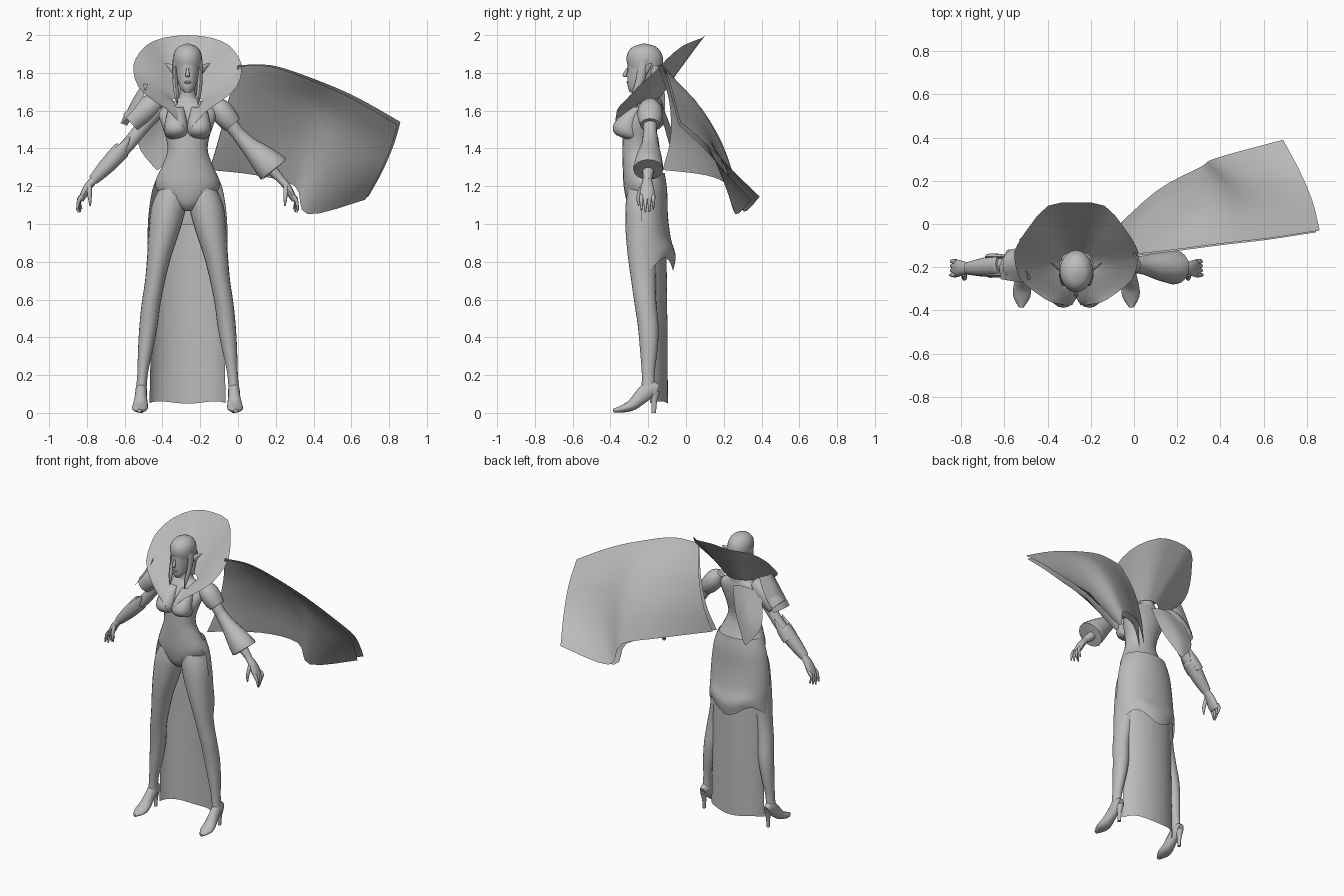
import bpy, bmesh, math
from mathutils import Vector

CX = -0.267  # body centre line
mat = bpy.data.materials.new("plain_grey")
mat.diffuse_color = (0.5, 0.5, 0.5, 1)


def spline(rows, n):
    """Catmull-Rom resampling of a list of equal-length tuples."""
    out = []
    for i in range(len(rows) - 1):
        a, b = rows[max(i - 1, 0)], rows[i]
        c, d = rows[i + 1], rows[min(i + 2, len(rows) - 1)]
        for k in range(n):
            t = k / n
            out.append(tuple(0.5 * (2 * q + (r - p) * t + (2 * p - 5 * q + 4 * r - s) * t * t
                                    + (3 * q - p - 3 * r + s) * t ** 3)
                             for p, q, r, s in zip(a, b, c, d)))
    return out + [tuple(rows[-1])]


def build(name, rings, closed, angle=50):
    """Skin rows of points; closed rows also get end caps."""
    bm = bmesh.new()
    vs = [[bm.verts.new(p) for p in r] for r in rings]
    m = len(rings[0])
    for a, b in zip(vs, vs[1:]):
        for j in range(m if closed else m - 1):
            k = (j + 1) % m
            bm.faces.new((a[j], a[k], b[k], b[j]))
    if closed:
        bm.faces.new(vs[0])
        bm.faces.new(vs[-1])
        bmesh.ops.recalc_face_normals(bm, faces=bm.faces)
    me = bpy.data.meshes.new(name)
    bm.to_mesh(me)
    bm.free()
    me.materials.append(mat)
    ob = bpy.data.objects.new(name, me)
    bpy.context.collection.objects.link(ob)
    bpy.ops.object.select_all(action='DESELECT')
    ob.select_set(True)
    bpy.context.view_layer.objects.active = ob
    bpy.ops.object.shade_smooth_by_angle(angle=math.radians(angle))
    return ob


def loft(name, rows, s=1, ref=(1, 0, 0), flat=False, sides=16, n=3):
    """Elliptical tube; rows are (offset from centre line, y, z, radius along ref, other radius)."""
    rows = spline([(CX + s * r[0],) + tuple(r[1:]) for r in rows], n)
    pts = [Vector(r[:3]) for r in rows]
    rings = []
    for i, r in enumerate(rows):
        t = Vector((0, 0, 1)) if flat else (pts[min(i + 1, len(pts) - 1)] - pts[max(i - 1, 0)]).normalized()
        u = Vector(ref)
        u = (u - u.dot(t) * t).normalized()
        v = t.cross(u)
        a, b = max(r[3], .002), max(r[4], .002)
        rings.append([pts[i] + u * a * math.cos(w) + v * b * math.sin(w)
                      for w in (2 * math.pi * j / sides for j in range(sides))])
    return build(name, rings, True)


def sheet(name, grid, n=4, m=4):
    """Smooth open cloth through a grid of points."""
    cols = [spline(r, n) for r in grid]
    rows = [spline(c, m) for c in zip(*cols)]
    return build(name, rows, False)


# torso and neck
loft("torso", [(0, -.215, 1.07, .03, .06), (0, -.215, 1.11, .10, .095), (0, -.22, 1.2, .172, .11),
               (0, -.243, 1.3, .138, .092), (0, -.255, 1.38, .108, .082), (0, -.25, 1.45, .113, .085),
               (0, -.24, 1.52, .135, .09), (0, -.21, 1.6, .155, .065), (0, -.20, 1.64, .10, .05),
               (0, -.19, 1.67, .045, .042), (0, -.205, 1.76, .038, .04)], flat=True, sides=24)

# head, hair cap and nose
loft("head", [(0, -.275, 1.695, .015, .02), (0, -.262, 1.72, .038, .045), (0, -.24, 1.76, .053, .07),
              (0, -.225, 1.81, .062, .085), (0, -.22, 1.87, .066, .088), (0, -.22, 1.92, .05, .07)],
     flat=True, sides=20)
loft("hair_cap", [(0, -.215, 1.825, .072, .09), (0, -.218, 1.87, .077, .097), (0, -.22, 1.91, .07, .087),
                  (0, -.22, 1.94, .046, .058), (0, -.22, 1.955, .005, .006)], flat=True, sides=20)
loft("hair_back", [(0, -.165, 1.84, .07, .04), (0, -.165, 1.77, .06, .035), (0, -.17, 1.68, .045, .03)], flat=True)
loft("nose", [(0, -.31, 1.825, .006, .006), (0, -.325, 1.785, .011, .012), (0, -.312, 1.778, .006, .006)], flat=True, sides=8)
loft("lips", [(0, -.305, 1.757, .01, .006), (0, -.308, 1.75, .018, .008), (0, -.298, 1.738, .01, .006)], flat=True, sides=10)

for s, side in ((1, "left"), (-1, "right")):
    # bust, side hair and pointed ear
    loft(side + "_bust", [(.058, -.27, 1.445, .03, .03), (.06, -.305, 1.47, .056, .062), (.06, -.318, 1.51, .064, .07),
                          (.06, -.30, 1.56, .055, .06), (.06, -.25, 1.62, .04, .03)], s, flat=True)
    loft(side + "_hair_strand", [(.066, -.225, 1.87, .014, .03), (.066, -.24, 1.77, .014, .024),
                                 (.06, -.27, 1.69, .012, .016), (.055, -.285, 1.63, .002, .003)], s, flat=True, sides=8)
    loft(side + "_ear", [(.06, -.215, 1.80, .018, .008), (.082, -.205, 1.825, .02, .008),
                         (.118, -.18, 1.85, .002, .002)], s, ref=(0, 0, 1), sides=8)
    # leg
    loft(side + "_leg", [(.075, -.22, 1.2, .07, .085), (.098, -.22, 1.1, .092, .1), (.122, -.225, .97, .083, .095),
                         (.15, -.23, .83, .064, .078), (.172, -.225, .7, .053, .065), (.193, -.215, .58, .05, .058),
                         (.207, -.2, .46, .048, .055), (.222, -.197, .34, .04, .047), (.238, -.2, .21, .028, .034),
                         (.245, -.2, .12, .028, .036)], s, flat=True, sides=20)
    # pointed shoe and heel
    loft(side + "_shoe", [(.245, -.155, .115, .022, .035), (.245, -.19, .125, .03, .045), (.247, -.235, .088, .032, .04),
                          (.25, -.285, .042, .04, .03), (.253, -.335, .022, .04, .02),
                          (.255, -.385, .012, .012, .009)], s)
    loft(side + "_heel", [(.245, -.163, .115, .022, .028), (.245, -.168, .06, .013, .015),
                          (.245, -.17, 0, .01, .012)], s, flat=True, sides=10)
    # arm, hand and fingers
    loft(side + "_arm", [(.14, -.195, 1.615, .04, .04), (.19, -.19, 1.575, .043, .045), (.25, -.19, 1.5, .036, .037),
                         (.32, -.19, 1.415, .036, .036), (.40, -.195, 1.335, .037, .036),
                         (.5, -.205, 1.23, .022, .02)], s, ref=(0, 1, 0))
    loft(side + "_hand", [(.485, -.205, 1.245, .022, .02), (.525, -.205, 1.2, .033, .021), (.55, -.205, 1.155, .04, .019),
                          (.565, -.205, 1.125, .036, .014)], s, ref=(0, 1, 0), sides=12)
    for i in range(4):
        y = -.236 + .021 * i
        drop = (.012, 0, .004, .018)[i]
        loft(side + "_finger", [(.556, y, 1.15, .011, .012), (.576, y, 1.11 + drop, .01, .01),
                                (.585 - .008 * i, y, 1.06 + drop, .004, .005)], s, ref=(0, 1, 0), sides=8)
    loft(side + "_thumb", [(.52, -.23, 1.2, .013, .013), (.518, -.252, 1.145, .011, .011),
                           (.515, -.25, 1.095, .004, .004)], s, ref=(0, 1, 0), sides=8)

# left puffed shoulder and flared sleeve with an open cuff
loft("left_puff", [(.13, -.19, 1.65, .03, .025), (.165, -.19, 1.615, .062, .056), (.205, -.19, 1.565, .066, .06),
                   (.24, -.19, 1.525, .052, .05)], ref=(0, 1, 0))
loft("left_sleeve", [(.27, -.19, 1.475, .038, .038), (.32, -.19, 1.42, .046, .046), (.385, -.195, 1.36, .066, .068),
                     (.45, -.2, 1.295, .08, .087), (.454, -.2, 1.29, .07, .076),
                     (.445, -.2, 1.3, .03, .03)], ref=(0, 1, 0), n=2)

# right flared shoulder piece and forearm guard with elbow spikes
loft("right_shoulder_cap", [(.13, -.19, 1.66, .04, .03), (.18, -.19, 1.635, .066, .06), (.24, -.19, 1.59, .075, .068),
                            (.30, -.19, 1.535, .07, .06)], -1, ref=(0, 1, 0))
sheet("right_shoulder_flap", [[(CX - a, y, z) for a, y, z in row] for row in (
    ((.21, -.25, 1.74), (.25, -.27, 1.65), (.35, -.255, 1.53)),
    ((.24, -.19, 1.74), (.29, -.19, 1.66), (.355, -.19, 1.535)),
    ((.21, -.12, 1.74), (.25, -.11, 1.65), (.32, -.12, 1.52)))], 3, 3)
loft("right_forearm_guard", [(.5, -.205, 1.232, .03, .028), (.43, -.2, 1.305, .044, .042), (.36, -.192, 1.38, .05, .047),
                             (.345, -.19, 1.395, .046, .043)], -1, ref=(0, 1, 0))
for y in (-.235, -.15):
    loft("elbow_spike", [(.40, y, 1.335, .014, .03), (.355, y, 1.39, .012, .03), (.305, y, 1.462, .002, .003)],
         -1, ref=(0, 1, 0), sides=8)

# tall collar: rim and neckline of one half, mirrored around the back
rim = [(0, .1, 2.0), (.13, .085, 1.985), (.22, -.015, 1.945), (.275, -.1, 1.875), (.287, -.16, 1.81),
       (.26, -.255, 1.725), (.185, -.32, 1.655), (.11, -.365, 1.605), (.025, -.375, 1.52)]
neck = [(0, -.135, 1.67), (.035, -.14, 1.668), (.06, -.155, 1.665), (.075, -.175, 1.66), (.078, -.2, 1.655),
        (.07, -.24, 1.64), (.055, -.29, 1.61), (.035, -.325, 1.575), (.012, -.35, 1.52)]


def both(half):
    return [(CX - x, y, z) for x, y, z in half[:0:-1]] + [(CX + x, y, z) for x, y, z in half]


middle = [tuple(.5 * (p + q) for p, q in zip(a, b)) for a, b in zip(rim, neck)]
middle = [(x * .95, y - .012, z - .012) for x, y, z in middle]
sheet("collar", [both(neck), both(middle), both(rim)], 2, 4)

# overskirt with ragged hem, open at the front, and the long train beneath it


def drape(name, rows, a0, a1, hem, steps=32):
    rows = spline(rows, 4)
    grid = []
    for i, (z, rx, ry) in enumerate(rows):
        ring = []
        for j in range(steps + 1):
            w = math.radians(a0 + (a1 - a0) * j / steps)
            dz = hem * math.cos(4 * w) * (i / (len(rows) - 1)) ** 3
            ring.append((CX + rx * math.cos(w), -.22 + ry * math.sin(w), z - dz))
        grid.append(ring)
    build(name, grid, False)


drape("overskirt", [(1.27, .153, .107), (1.18, .187, .12), (1.05, .207, .124), (.93, .212, .14),
                    (.85, .21, .165), (.785, .214, .152)], -8, 188, .035)
drape("train", [(1.0, .19, .115), (.75, .196, .118), (.4, .2, .122), (.055, .208, .124)], 14, 166, .006)

# billowing cape: columns run from top edge to hem, two cloth layers
cape = [[(.0, -.14, 1.84), (-.05, -.07, 1.66), (-.10, -.05, 1.46), (-.15, -.08, 1.29)],
        [(.18, -.12, 1.84), (.16, .0, 1.68), (.13, .1, 1.47), (.10, .15, 1.265)],
        [(.41, -.09, 1.765), (.38, .06, 1.64), (.35, .19, 1.43), (.31, .265, 1.21)],
        [(.63, -.065, 1.67), (.57, .09, 1.52), (.48, .21, 1.29), (.38, .305, 1.065)],
        [(.86, -.03, 1.54), (.825, .11, 1.42), (.765, .25, 1.28), (.69, .39, 1.145)]]
sheet("cape_outer", cape)
sheet("cape_lining", [[(x - .004 * i, y - .008 - .012 * j, z - .004 - .003 * i) for j, (x, y, z) in enumerate(c)]
                      for i, c in enumerate(cape)])

# short torn cape piece hanging behind the right shoulder
sheet("right_cape_piece", [[(-.49, -.13, 1.63), (-.35, -.13, 1.64), (-.26, -.14, 1.62)],
                           [(-.53, -.07, 1.43), (-.42, -.06, 1.45), (-.31, -.10, 1.46)],
                           [(-.445, -.04, 1.30), (-.425, -.04, 1.285), (-.40, -.05, 1.31)]])
